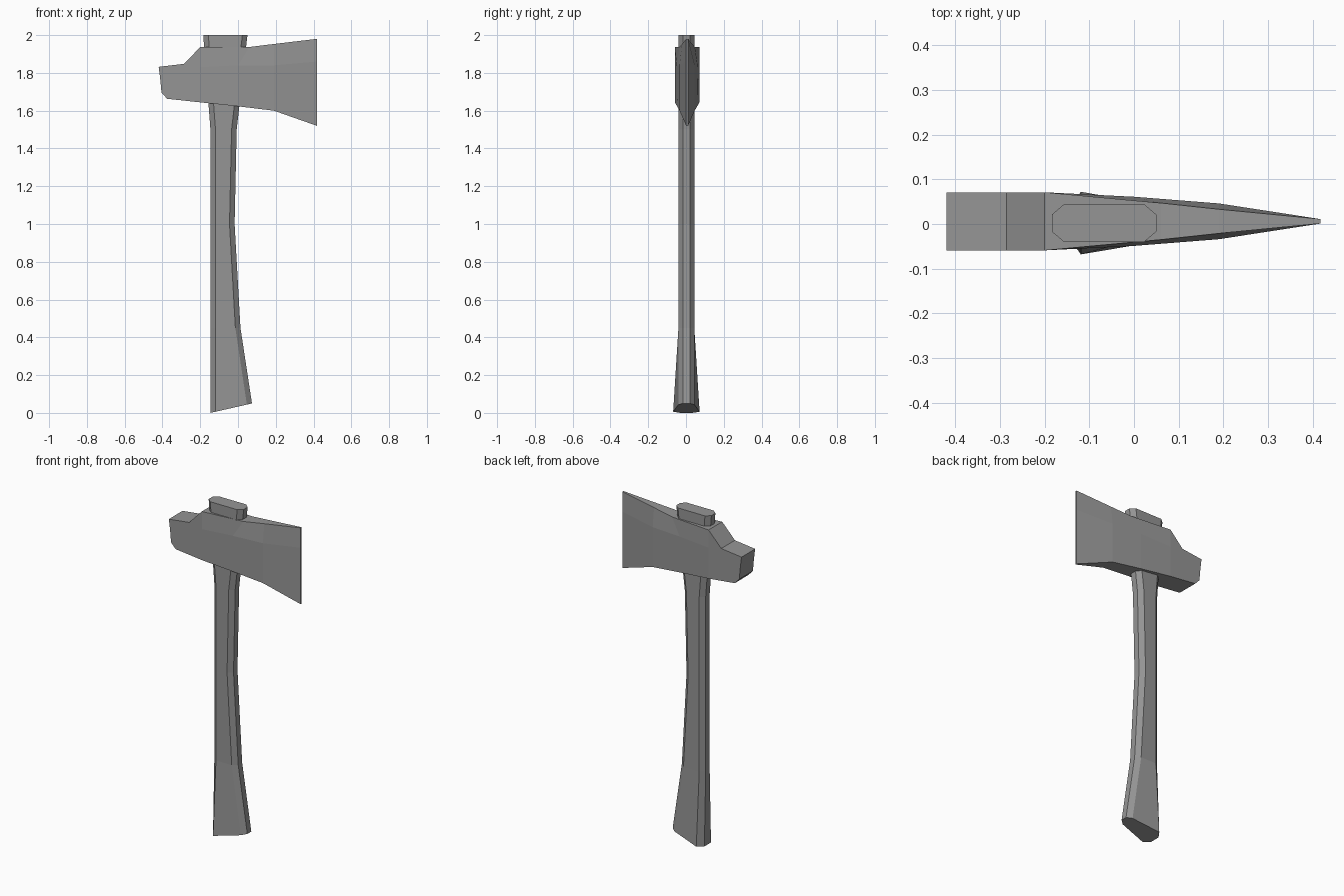
import bpy, bmesh

if "Cube" in bpy.data.objects:
    bpy.data.objects.remove(bpy.data.objects["Cube"])

# Dark grey shared by both parts
grey = bpy.data.materials.new("dark_grey")
grey.diffuse_color = (0.3, 0.3, 0.3, 1)
grey.use_nodes = True
grey.node_tree.nodes["Principled BSDF"].inputs["Base Color"].default_value = grey.diffuse_color


def loft(name, rings):
    """Flat-faced solid skinned through closed rings of equal length."""
    bm = bmesh.new()
    loops = [[bm.verts.new(p) for p in ring] for ring in rings]
    n = len(loops[0])
    for a, b in zip(loops, loops[1:]):
        for i in range(n):
            j = (i + 1) % n
            bm.faces.new((a[i], a[j], b[j], b[i]))
    bm.faces.new(loops[0][::-1])
    bm.faces.new(loops[-1])
    bmesh.ops.recalc_face_normals(bm, faces=bm.faces)
    mesh = bpy.data.meshes.new(name)
    bm.to_mesh(mesh)
    bm.free()
    mesh.materials.append(grey)
    obj = bpy.data.objects.new(name, mesh)
    bpy.context.collection.objects.link(obj)
    return obj


# Handle: eight-sided sections (z left, z right, x left, x right, half depth left, right)
def handle_ring(z0, z1, x0, x1, d0, d1, c=0.027, yc=0.002):
    half = [(x0, d0 * 0.45), (x0 + c, d0), (x1 - c, d1), (x1, d1 * 0.45)]
    pts = [(x, -y) for x, y in half] + [(x, y) for x, y in reversed(half)]
    return [(x, yc + y, z0 + (z1 - z0) * (x - x0) / (x1 - x0)) for x, y in pts]


handle_sections = [
    (0.0, 0.05, -0.146, 0.074, 0.070, 0.042),
    (0.45, 0.45, -0.146, 0.013, 0.042, 0.042),
    (1.00, 1.00, -0.146, -0.018, 0.042, 0.042),
    (1.50, 1.50, -0.146, -0.007, 0.042, 0.042),
    (2.00, 2.00, -0.184, 0.050, 0.042, 0.042),
]
loft("handle", [handle_ring(*s) for s in handle_sections])


# Axe head: stations from poll to blade, each (x, z, half thickness) at top, middle, bottom
def head_ring(station, yc=0.006):
    return ([(x, yc - h, z) for x, z, h in station]
            + [(x, yc + h, z) for x, z, h in reversed(station)])


T = 0.065
head_stations = [
    [(-0.42, 1.832, T), (-0.412, 1.77, T), (-0.405, 1.695, T)],
    [(-0.285, 1.848, T), (-0.33, 1.77, T), (-0.375, 1.663, T)],
    [(-0.20, 1.937, T), (-0.20, 1.83, T), (-0.20, 1.644, T)],
    [(0.06, 1.937, 0.041), (0.0, 1.84, 0.055), (0.0, 1.623, 0.053)],
    [(0.19, 1.953, 0.027), (0.19, 1.84, 0.040), (0.19, 1.60, 0.040)],
    [(0.417, 1.98, 0.005), (0.417, 1.86, 0.005), (0.417, 1.52, 0.005)],
]
loft("axe_head", [head_ring(s) for s in head_stations])
